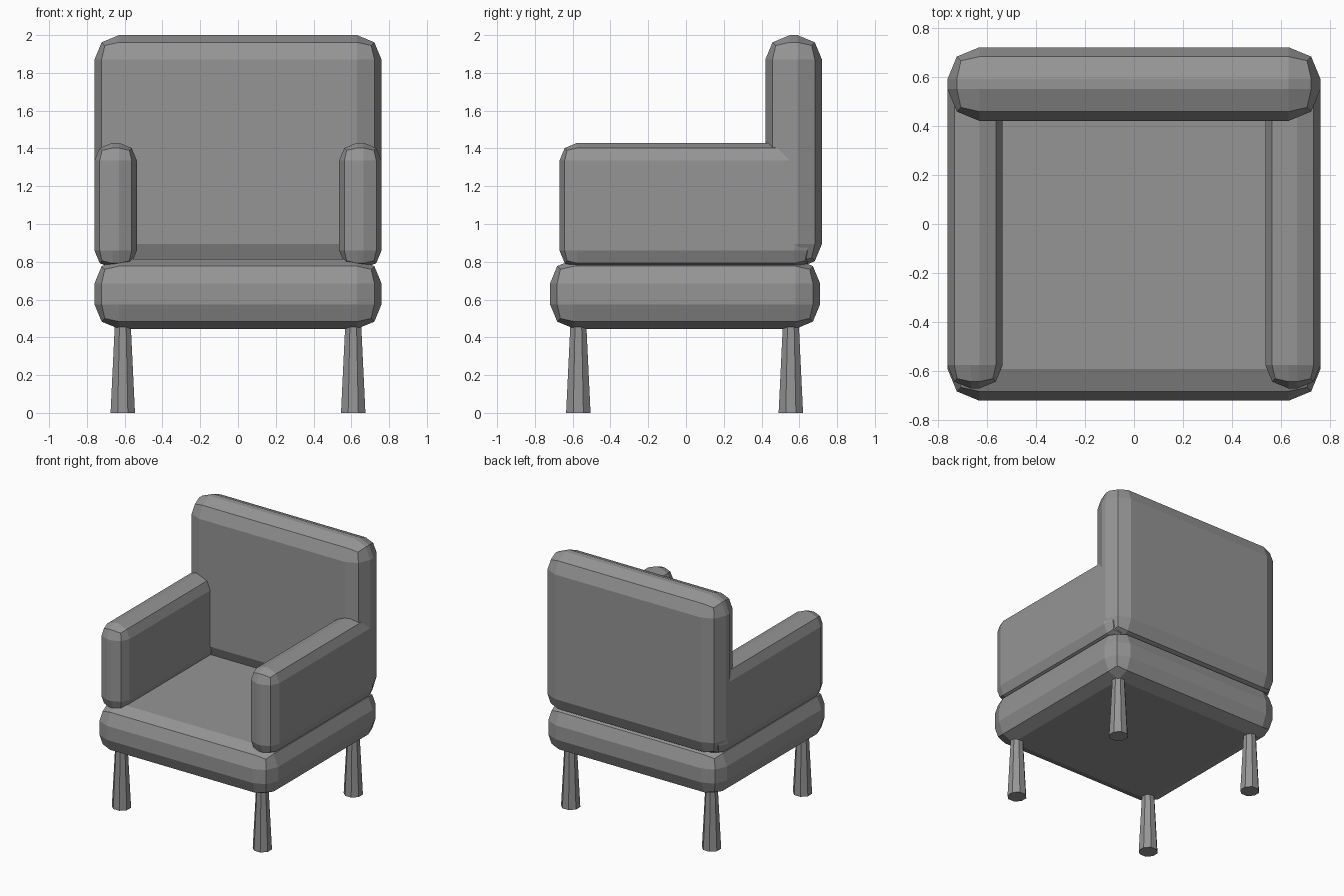
import bpy
import bmesh
import math
from mathutils import Matrix, Vector

cube = bpy.data.objects.get("Cube")
if cube:
    bpy.data.objects.remove(cube, do_unlink=True)

# Single upholstery colour
grey = bpy.data.materials.new("plain_grey")
grey.use_nodes = True
grey.diffuse_color = (0.3, 0.3, 0.3, 1)
grey.node_tree.nodes["Principled BSDF"].inputs["Base Color"].default_value = (0.3, 0.3, 0.3, 1)


def add_object(name, bm):
    mesh = bpy.data.meshes.new(name)
    bm.to_mesh(mesh)
    bm.free()
    mesh.materials.append(grey)
    obj = bpy.data.objects.new(name, mesh)
    bpy.context.collection.objects.link(obj)
    return obj


def cushion(name, low, high, bevel):
    """Box between two corners with chunky rounded edges."""
    low, high = Vector(low), Vector(high)
    bm = bmesh.new()
    bmesh.ops.create_cube(bm, size=1)
    bmesh.ops.scale(bm, vec=high - low, verts=bm.verts)
    obj = add_object(name, bm)
    obj.location = (low + high) / 2
    mod = obj.modifiers.new("rounded_edges", "BEVEL")
    mod.width = bevel
    mod.segments = 2
    mod.limit_method = "NONE"
    return obj


def leg(name, x, y):
    """Eight-sided leg, wider at the floor, with flats facing front and side."""
    height = 0.52
    bm = bmesh.new()
    bmesh.ops.create_cone(bm, cap_ends=True, segments=8, radius1=0.07,
                          radius2=0.043, depth=height,
                          matrix=Matrix.Rotation(math.pi / 8, 4, "Z"))
    add_object(name, bm).location = (x, y, height / 2)


# Seat and backrest
cushion("seat", (-0.76, -0.72, 0.445), (0.76, 0.71, 0.815), 0.13)
cushion("backrest", (-0.76, 0.42, 0.765), (0.76, 0.72, 2.0), 0.13)

# Armrests and legs on both sides
for side, s in (("left", 1), ("right", -1)):
    inner, outer = sorted((s * 0.535, s * 0.76))
    cushion(side + "_armrest", (inner, -0.67, 0.765), (outer, 0.67, 1.43), 0.095)
    leg(side + "_front_leg", s * 0.61, -0.57)
    leg(side + "_back_leg", s * 0.61, 0.555)
